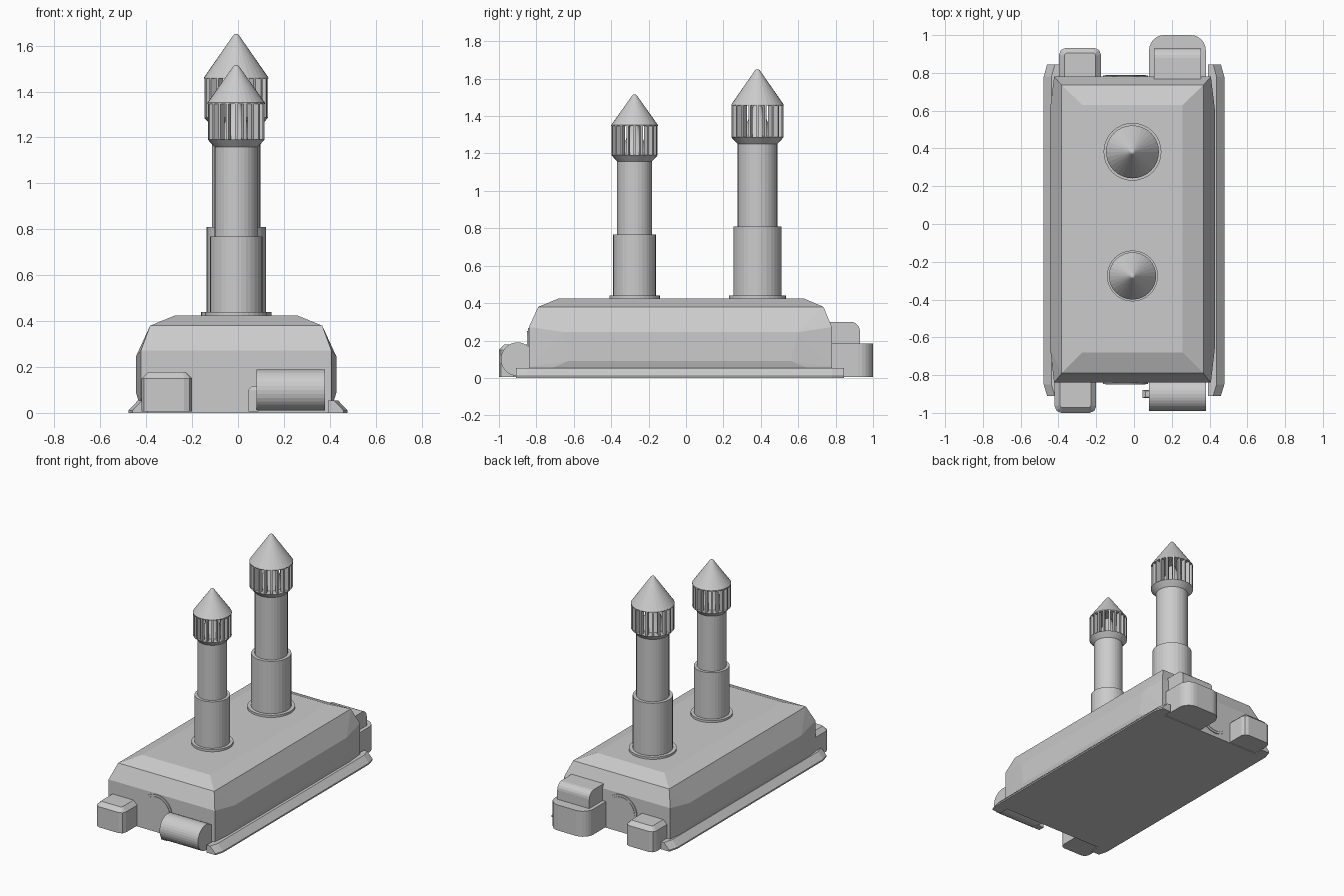
import bpy, bmesh, math
from mathutils import Matrix

cube = bpy.data.objects.get("Cube")
if cube:
    bpy.data.objects.remove(cube, do_unlink=True)

GREY = (0.6, 0.6, 0.6, 1)
grey = bpy.data.materials.new("plain grey")
grey.use_nodes = True
grey.diffuse_color = GREY
grey.node_tree.nodes["Principled BSDF"].inputs["Base Color"].default_value = GREY


def finish(name, bm):
    bmesh.ops.recalc_face_normals(bm, faces=bm.faces)
    mesh = bpy.data.meshes.new(name)
    bm.to_mesh(mesh)
    bm.free()
    mesh.materials.append(grey)
    obj = bpy.data.objects.new(name, mesh)
    bpy.context.collection.objects.link(obj)
    return obj


def hull(name, points):
    """Convex solid around the given corner points."""
    bm = bmesh.new()
    for p in points:
        bm.verts.new(p)
    bmesh.ops.convex_hull(bm, input=bm.verts)
    loose = [v for v in bm.verts if not v.link_faces]
    bmesh.ops.delete(bm, geom=loose, context='VERTS')
    bmesh.ops.dissolve_limit(bm, angle_limit=math.radians(0.5),
                             verts=bm.verts, edges=bm.edges)
    return finish(name, bm)


def rect(x0, x1, y0, y1, z):
    return [(x, y, z) for x in (x0, x1) for y in (y0, y1)]


def lathe(name, profile, x, y, segments=32):
    """Turned solid from (radius, height) pairs."""
    bm = bmesh.new()
    rings = []
    for r, z in profile:
        rings.append([bm.verts.new((x + r * math.cos(a), y + r * math.sin(a), z))
                      for a in (math.tau * i / segments for i in range(segments))])
    for low, high in zip(rings, rings[1:]):
        for i in range(segments):
            j = (i + 1) % segments
            bm.faces.new((low[i], low[j], high[j], high[i]))
    bm.faces.new(rings[0])
    bm.faces.new(rings[-1])
    return finish(name, bm)


def cylinder(name, centre, radius, depth, axis, segments=32):
    bm = bmesh.new()
    turn = Matrix.Rotation(math.pi / 2, 4, 'Y' if axis == 'X' else 'X')
    bmesh.ops.create_cone(bm, cap_ends=True, segments=segments, radius1=radius,
                          radius2=radius, depth=depth,
                          matrix=Matrix.Translation(centre) @ turn)
    return finish(name, bm)


# Main body: bevelled roof and slightly bulging long sides
CX = -0.008
body = []
for half, y0, y1, z in ((0.41, -0.84, 0.78, 0), (0.415, -0.84, 0.78, 0.06),
                        (0.415, -0.84, 0.78, 0.272), (0.437, -0.63, 0.56, 0.09),
                        (0.437, -0.65, 0.60, 0.245), (0.375, -0.79, 0.735, 0.38),
                        (0.265, -0.68, 0.63, 0.425)):
    body += rect(CX - half, CX + half, y0, y1, z)
hull("body", body)

# Sloping skirts along both long sides, tapering at their ends
for side, label in ((1, "left"), (-1, "right")):
    pts = []
    for y, shift in ((-0.91, 0.018), (-0.85, 0), (0.78, 0), (0.845, 0.018)):
        for x, z in ((0.41, 0), (0.478, 0), (0.478, 0.01), (0.437, 0.053), (0.41, 0.053)):
            pts.append((side * (x - shift), y, z))
    hull(label + "_skirt", pts)

# Round end plates with raised rims
for y, out, label in ((-0.84, -1, "front"), (0.78, 1, "back")):
    cylinder(label + "_rim", (-0.045, y, 0.147), 0.12, 0.012, 'Y', 40)
    cylinder(label + "_plate", (-0.045, y + out * 0.003, 0.147), 0.105, 0.012, 'Y', 40)


# Small boxes with softened corners and a bevelled top
def corner_box(name, x0, x1, y_wall, y_end):
    out = 1 if y_end > y_wall else -1
    pts = []
    for inset, z in ((0, 0.005), (0, 0.15), (0.028, 0.178)):
        a, b, e = x0 + inset, x1 - inset, y_end - out * inset
        c = 0.035 - inset * 0.8
        pts += [(a, y_wall, z), (b, y_wall, z)]
        for t in (0, 0.5, 1):
            k = c * (1 - math.sin(t * math.pi / 2))
            m = c * (1 - math.cos(t * math.pi / 2))
            pts += [(a + k, e - out * m, z), (b - k, e - out * m, z)]
    hull(name, pts)


corner_box("front_box", -0.42, -0.20, -0.83, -1.0)
corner_box("back_box", -0.397, -0.175, 0.77, 0.932)

# Horizontal drum on the front, with its end knob
cylinder("front_drum", (0.23, -0.9, 0.1), 0.09, 0.30, 'X')
knob = rect(0.045, 0.09, -0.922, -0.878, 0.005) + rect(0.045, 0.09, -0.922, -0.878, 0.1)
hull("drum_knob", knob + rect(0.06, 0.09, -0.915, -0.885, 0.115))

# Rounded block on the back, with a round-topped housing above it
block = rect(0.08, 0.38, 0.77, 0.92, 0.005) + rect(0.08, 0.38, 0.77, 0.92, 0.185)
for i in range(7):
    a = i * math.pi / 12
    dx, y = 0.07 + 0.08 * math.cos(a), 0.92 + 0.08 * math.sin(a)
    block += [(0.23 + s * dx, y, z) for s in (-1, 1) for z in (0.005, 0.185)]
hull("back_block", block)

housing = rect(0.105, 0.355, 0.75, 0.93, 0.17) + rect(0.105, 0.355, 0.75, 0.88, 0.30)
for i in range(6):
    a = i * math.pi / 10
    y, z = 0.88 + 0.05 * math.cos(a), 0.25 + 0.05 * math.sin(a)
    housing += [(0.105, y, z), (0.355, y, z)]
hull("back_housing", housing)


# Chimneys: flange, two-step pipe, slatted cage and pointed cap
def chimney(label, y, flange, lower, upper, head, step, neck, cage0, cage1, tip):
    lathe(label + "_pipe", [(flange, 0.42), (flange, 0.44), (lower, 0.44), (lower, step),
                            (upper, step), (upper, neck), (head, cage0),
                            (head * 0.6, cage0), (0.02, cage1)], CX, y)
    lathe(label + "_cap", [(head, cage1 - 0.006), (head, cage1), (0.012, tip - 0.004),
                           (0.006, tip)], CX, y)
    bm = bmesh.new()
    count = 20
    for i in range(count):
        place = (Matrix.Translation((CX, y, (cage0 + cage1) / 2))
                 @ Matrix.Rotation(math.tau * i / count, 4, 'Z')
                 @ Matrix.Translation((head * 0.87, 0, 0))
                 @ Matrix.Diagonal((head * 0.24, 0.012, cage1 - cage0, 1)))
        bmesh.ops.create_cube(bm, size=1, matrix=place)
    finish(label + "_cage_slats", bm)


chimney("front_chimney", -0.275, 0.135, 0.114, 0.094, 0.125,
        0.768, 1.158, 1.192, 1.352, 1.515)
chimney("back_chimney", 0.382, 0.153, 0.129, 0.106, 0.14,
        0.81, 1.25, 1.287, 1.462, 1.65)
